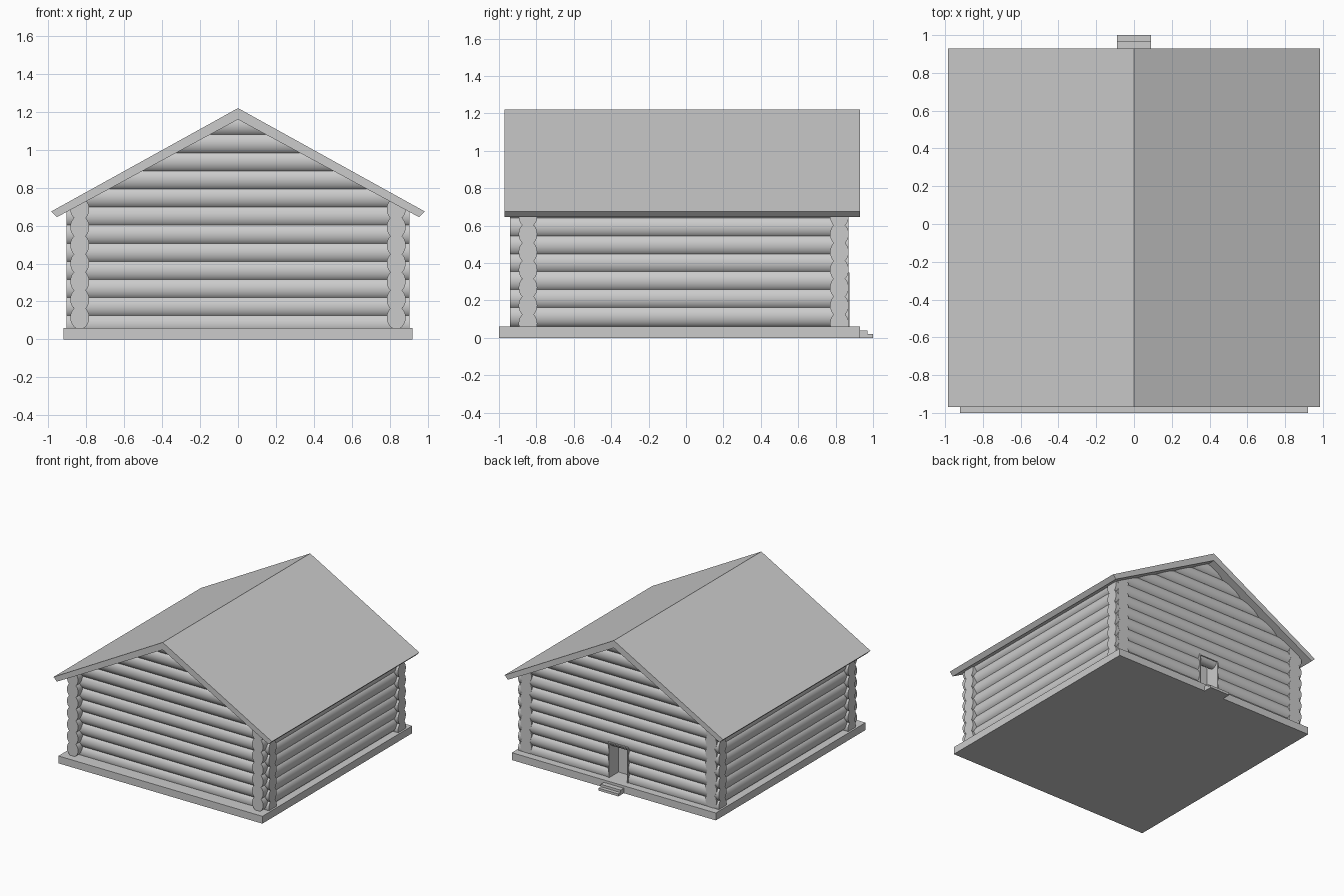
import bpy, bmesh, math
from mathutils import Vector, Matrix

if "Cube" in bpy.data.objects:
    bpy.data.objects.remove(bpy.data.objects["Cube"])

STEP, RY, RZ = 0.0955, 0.05, 0.061      # log spacing, half width, half height
RIDGE, SLOPE = 1.16, 0.539              # underside of the roof


def finish(bm, name, smooth=False):
    bmesh.ops.recalc_face_normals(bm, faces=bm.faces)
    me = bpy.data.meshes.new(name)
    bm.to_mesh(me)
    bm.free()
    ob = bpy.data.objects.new(name, me)
    bpy.context.collection.objects.link(ob)
    if smooth:
        bpy.ops.object.select_all(action='DESELECT')
        ob.select_set(True)
        bpy.context.view_layer.objects.active = ob
        bpy.ops.object.shade_smooth_by_angle(angle=math.radians(40))
    return ob


def box(name, x0, x1, y0, y1, z0, z1):
    bm = bmesh.new()
    bmesh.ops.create_cube(bm, size=1)
    for v in bm.verts:
        v.co = Vector(((x0 + x1) / 2 + v.co.x * (x1 - x0),
                       (y0 + y1) / 2 + v.co.y * (y1 - y0),
                       (z0 + z1) / 2 + v.co.z * (z1 - z0)))
    return finish(bm, name)


def log(name, axis, a, b, offset, z):
    """Oval log from a to b along the axis, trimmed under the roof."""
    bm = bmesh.new()
    bmesh.ops.create_cone(bm, cap_ends=True, segments=24, radius1=1, radius2=1, depth=1)
    for v in bm.verts:
        along, side, up = (a + b) / 2 + v.co.z * (b - a), offset + v.co.x * RY, z + v.co.y * RZ
        v.co = (along, side, up) if axis == 'X' else (side, along, up)
    for s in (-1, 1):
        bmesh.ops.bisect_plane(bm, geom=bm.verts[:] + bm.edges[:] + bm.faces[:],
                               plane_co=(0, 0, RIDGE + 0.005), plane_no=(s * SLOPE, 0, 1),
                               clear_outer=True)
        open_edges = [e for e in bm.edges if e.is_boundary]
        if open_edges:
            bmesh.ops.holes_fill(bm, edges=open_edges, sides=0)
    return finish(bm, name, True)


# foundation and door steps
box("foundation", -0.92, 0.92, -1.0, 0.93, 0, 0.06)
box("upper_step", -0.09, 0.09, 0.92, 0.97, 0, 0.04)
box("lower_step", -0.09, 0.09, 0.92, 1.0, 0, 0.02)

# gable walls, with the door gap in the back one
for i in range(12):
    z = 0.077 + STEP * i
    half = min(0.905, (RIDGE - z + RZ) / SLOPE + 0.03)
    log("front_log", 'X', -half, half, -0.845, z)
    if i < 3:
        log("back_log_left", 'X', -half, -0.08, 0.82, z)
        log("back_log_right", 'X', 0.08, half, 0.82, z)
    else:
        log("back_log", 'X', -half, half, 0.82, z)

# side walls, half a log out of step
for s in (-1, 1):
    for i in range(7):
        log("side_log", 'Y', -0.94, 0.87, s * 0.835, 0.115 + STEP * i)

# door frame and recessed door
for s in (-1, 1):
    box("door_jamb", *sorted((s * 0.08, s * 0.09)), 0.75, 0.875, 0.06, 0.35)
box("door_lintel", -0.09, 0.09, 0.75, 0.875, 0.34, 0.35)
box("door", -0.085, 0.085, 0.74, 0.755, 0.06, 0.35)

# roof
bm = bmesh.new()
profile = [(0, 1.22), (0.985, 0.675), (0.955, 0.645), (0, RIDGE), (-0.955, 0.645), (-0.985, 0.675)]
face = bm.faces.new([bm.verts.new((x, -0.97, z)) for x, z in profile])
ext = bmesh.ops.extrude_face_region(bm, geom=[face])
bmesh.ops.translate(bm, vec=(0, 1.90, 0), verts=[g for g in ext["geom"] if isinstance(g, bmesh.types.BMVert)])
finish(bm, "roof")
